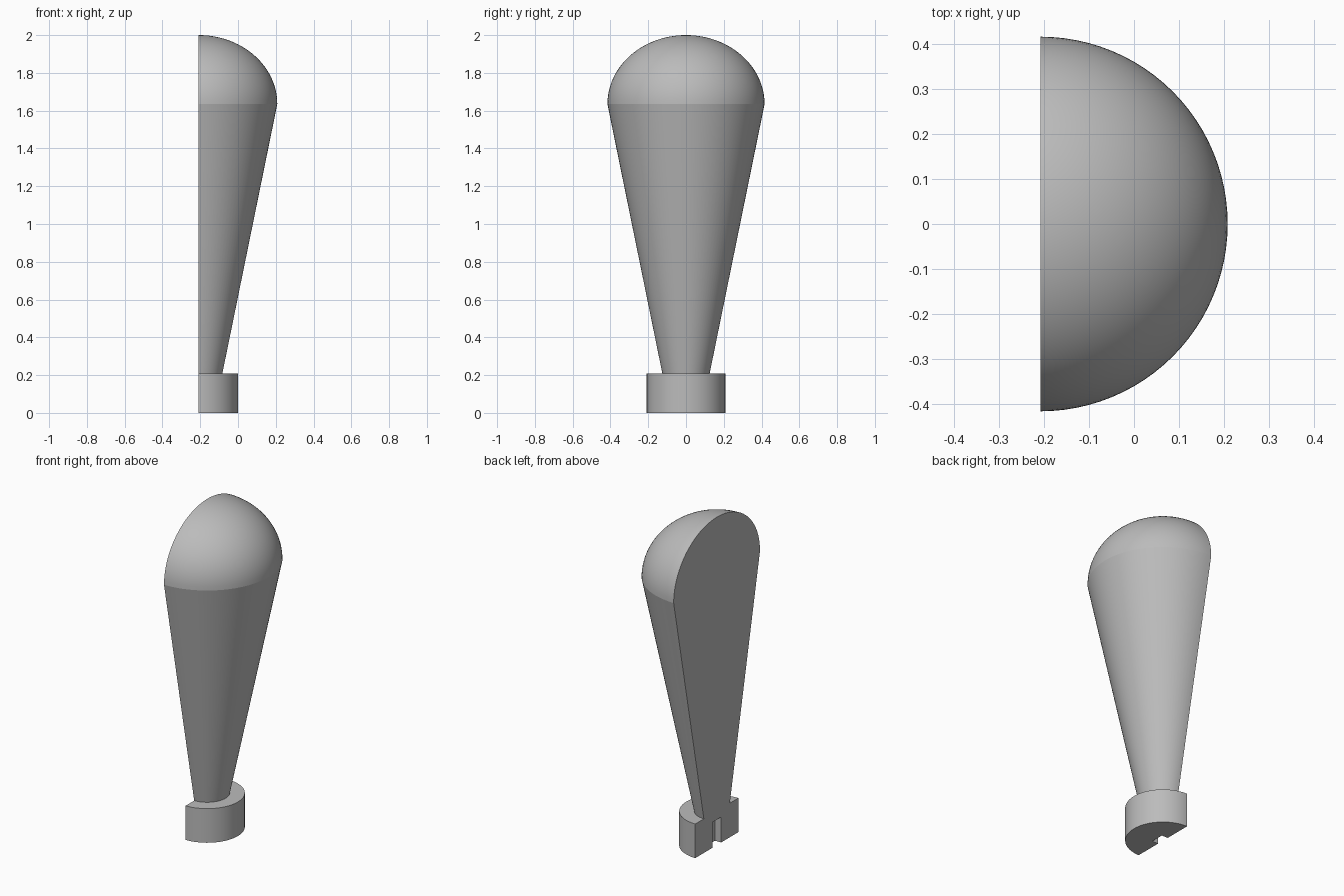
import bpy
import bmesh
import math
from mathutils import Vector

cube = bpy.data.objects.get("Cube")
if cube:
    bpy.data.objects.remove(cube, do_unlink=True)

CUT_X = -0.208        # plane of the flat side
RIM, RIM_Z, TOP = 0.416, 1.635, 2.0
BASE_R, BASE_H = 0.208, 0.208
NECK_R = 0.125
SEGMENTS = 48

grey = bpy.data.materials.new("grey")
grey.use_nodes = True
colour = (0.5, 0.5, 0.5, 1)
grey.diffuse_color = colour
grey.node_tree.nodes["Principled BSDF"].inputs["Base Color"].default_value = colour


def finish(name, bm):
    bmesh.ops.recalc_face_normals(bm, faces=bm.faces[:])
    mesh = bpy.data.meshes.new(name)
    bm.to_mesh(mesh)
    bm.free()
    mesh.materials.append(grey)
    obj = bpy.data.objects.new(name, mesh)
    bpy.context.collection.objects.link(obj)
    return obj


def select_only(obj):
    bpy.ops.object.select_all(action='DESELECT')
    obj.select_set(True)
    bpy.context.view_layer.objects.active = obj


def half_lathe(name, profile):
    """Spin (radius, height) points through a half turn and close the flat side."""
    bm = bmesh.new()
    verts = [bm.verts.new((CUT_X, -r, z)) for r, z in profile]
    edges = [bm.edges.new(pair) for pair in zip(verts, verts[1:])]
    bmesh.ops.spin(bm, geom=verts + edges, cent=(CUT_X, 0, 0), axis=(0, 0, 1),
                   angle=math.pi, steps=SEGMENTS)
    bmesh.ops.remove_doubles(bm, verts=bm.verts[:], dist=1e-5)
    rim = [e for e in bm.edges if e.is_boundary]
    bmesh.ops.contextual_create(bm, geom=rim)
    return finish(name, bm)


def smooth(obj):
    select_only(obj)
    bpy.ops.object.shade_smooth_by_angle(angle=math.radians(30))


# Rounded head
arc = [(RIM * math.cos(t), RIM_Z + (TOP - RIM_Z) * math.sin(t))
       for t in (i * math.pi / 48 for i in range(24))]
head = half_lathe("domed_head", [(0, RIM_Z)] + arc + [(0, TOP)])

# Tapered body
body = half_lathe("tapered_body", [(0, BASE_H), (NECK_R, BASE_H),
                                   (RIM, RIM_Z), (0, RIM_Z)])

# Half-round foot with a square socket in its flat side
foot = half_lathe("foot", [(0, 0), (BASE_R, 0), (BASE_R, BASE_H), (0, BASE_H)])
bm = bmesh.new()
bmesh.ops.create_cube(bm, size=1)
bmesh.ops.scale(bm, vec=(0.083, 0.083, 0.31), verts=bm.verts[:])
bmesh.ops.translate(bm, vec=Vector((CUT_X, 0, 0)), verts=bm.verts[:])
cutter = finish("socket_cutter", bm)
cutter.hide_render = True
socket = foot.modifiers.new("socket", 'BOOLEAN')
socket.operation = 'DIFFERENCE'
socket.solver = 'EXACT'
socket.object = cutter
select_only(foot)
bpy.ops.object.modifier_apply(modifier=socket.name)
bpy.data.objects.remove(cutter, do_unlink=True)

for part in (head, body, foot):
    smooth(part)
